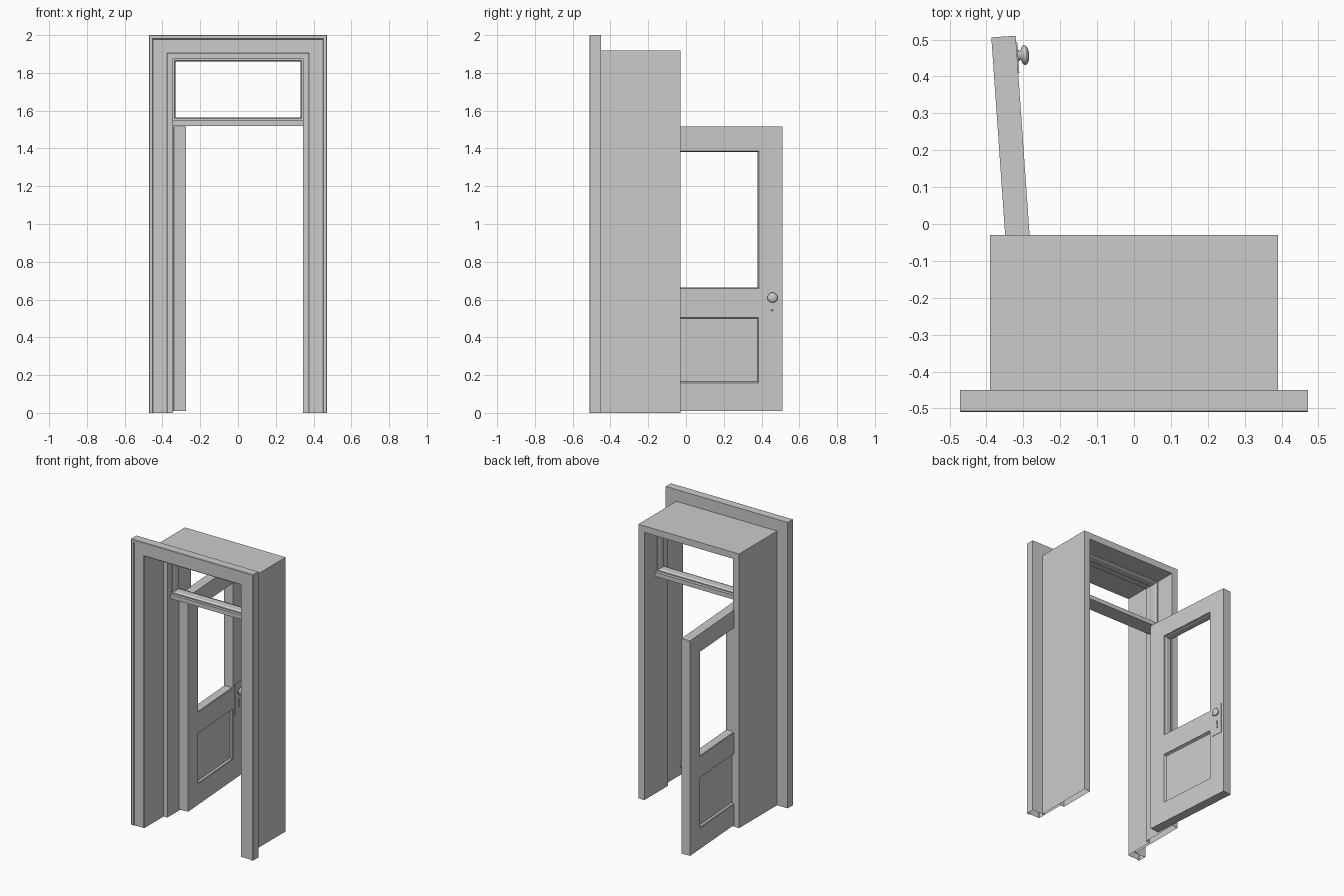
import bpy, bmesh, math
from mathutils import Matrix, Vector

if "Cube" in bpy.data.objects:
    bpy.data.objects.remove(bpy.data.objects["Cube"])

HINGE = Matrix.Translation((-0.274, -0.16, 0)) @ Matrix.Rotation(math.radians(94), 4, 'Z')
WALL = Matrix.Identity(4)


def finish(name, bm, matrix=WALL):
    bmesh.ops.recalc_face_normals(bm, faces=bm.faces)
    me = bpy.data.meshes.new(name)
    bm.to_mesh(me)
    bm.free()
    ob = bpy.data.objects.new(name, me)
    ob.matrix_world = matrix
    bpy.context.collection.objects.link(ob)
    return ob


def box(name, x0, x1, y0, y1, z0, z1, matrix=WALL):
    bm = bmesh.new()
    bmesh.ops.create_cube(bm, size=1)
    for v in bm.verts:
        v.co = Vector(((x0 + x1) / 2 + v.co.x * (x1 - x0),
                       (y0 + y1) / 2 + v.co.y * (y1 - y0),
                       (z0 + z1) / 2 + v.co.z * (z1 - z0)))
    return finish(name, bm, matrix)


def surround(name, x0, x1, z0, z1, profile, closed=True, matrix=WALL):
    """Mitred sweep of a closed (outward offset, y) profile round an opening.
    Open sweeps leave out the bottom side and stand on z0."""
    bm = bmesh.new()
    rings = []
    for x, sx, z, sz in ((x0, -1, z0, -1), (x0, -1, z1, 1), (x1, 1, z1, 1), (x1, 1, z0, -1)):
        if not closed and sz < 0:
            sz = 0
        rings.append([bm.verts.new((x + sx * o, y, z + sz * o)) for o, y in profile])
    n = len(profile)
    for i in range(4 if closed else 3):
        a, b = rings[i], rings[(i + 1) % 4]
        for j in range(n):
            k = (j + 1) % n
            bm.faces.new((a[j], a[k], b[k], b[j]))
    return finish(name, bm, matrix)


def lathe(name, profile, centre, matrix, steps=24):
    """Turn a (radius, y) profile about the y axis."""
    bm = bmesh.new()
    vs = [bm.verts.new((r, y, 0)) for r, y in profile]
    es = [bm.edges.new(p) for p in zip(vs, vs[1:])]
    bmesh.ops.spin(bm, geom=vs + es, cent=(0, 0, 0), axis=(0, 1, 0),
                   angle=2 * math.pi, steps=steps)
    bmesh.ops.remove_doubles(bm, verts=bm.verts, dist=1e-5)
    for f in bm.faces:
        f.smooth = True
    return finish(name, bm, matrix @ Matrix.Translation(centre))


# Wall casing and door lining, swept round the same opening
W, H = 0.373, 1.902
surround("casing", -W, W, 0, H,
         [(0, -0.45), (0, -0.501), (0.004, -0.504), (0.076, -0.504), (0.079, -0.51),
          (0.096, -0.51), (0.099, -0.507), (0.099, -0.45)], closed=False)
surround("lining", -W, W, 0, H,
         [(0.017, -0.45), (0, -0.45), (0, -0.29), (-0.029, -0.29),
          (-0.029, -0.03), (0.017, -0.03)], closed=False)

# Transom bar and the moulded frame of the open light above it
box("transom_bar", -0.344, 0.344, -0.257, -0.15, 1.52, 1.55)
surround("transom_frame", -0.33, 0.33, 1.565, 1.859,
         [(0.014, -0.24), (0.007, -0.24), (0, -0.228), (0, -0.182),
          (0.007, -0.17), (0.014, -0.17)])

# Door leaf: stiles and rails, modelled shut and then swung on the hinge
DW, T, S = 0.672, 0.066, 0.122
IN0, IN1 = S, DW - S
for label, a in (("hinge", 0), ("lock", IN1)):
    box(label + "_stile", a, a + S, 0, T, 0.01, 1.515, HINGE)
for label, z0, z1 in (("bottom", 0.01, 0.155), ("middle", 0.51, 0.655), ("top", 1.39, 1.515)):
    box(label + "_rail", IN0, IN1, 0, T, z0, z1, HINGE)

# Recessed lower panel and mouldings inside both door openings
box("lower_panel", IN0, IN1, 0.016, T - 0.016, 0.155, 0.51, HINGE)
for y, d in ((0, 1), (T, -1)):
    surround("panel_moulding", IN0 + 0.01, IN1 - 0.01, 0.165, 0.5,
             [(0.01, y + d * 0.004), (0.006, y + d * 0.004),
              (0, y + d * 0.016), (0.01, y + d * 0.016)], matrix=HINGE)
surround("glazing_moulding", IN0 + 0.008, IN1 - 0.008, 0.663, 1.382,
         [(0.008, 0.006), (0.005, 0.006), (0, 0.02), (0, T - 0.02),
          (0.005, T - 0.006), (0.008, T - 0.006)], matrix=HINGE)

# Lock plate, keyhole cover and knob
KX = 0.618
box("lock_plate", 0.571, 0.655, -0.003, 0.001, 0.455, 0.67, HINGE)
box("keyhole_cover", KX - 0.004, KX + 0.004, -0.007, -0.002, 0.5, 0.54, HINGE)
lathe("keyhole_pivot", [(0, -0.009), (0.006, -0.008), (0.006, -0.002)],
      (KX, 0, 0.545), HINGE, 12)
knob = [(0.027 * math.sin(t * math.pi / 10), -0.021 - 0.012 * math.cos(t * math.pi / 10))
        for t in range(9)]
lathe("door_knob", knob + [(0.011, -0.008), (0.015, -0.006), (0.016, -0.002)],
      (KX, 0, 0.61), HINGE)
